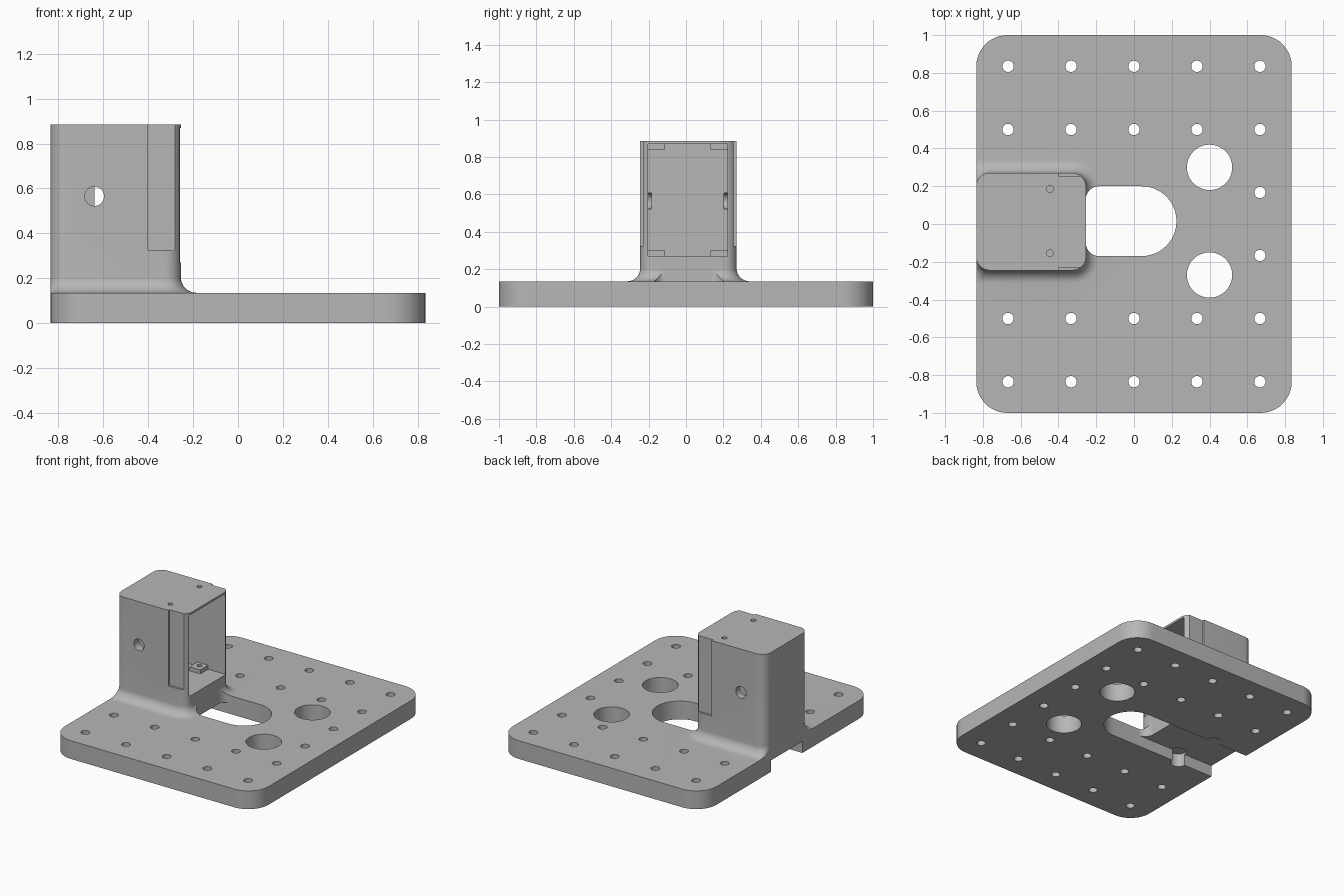
import bpy, bmesh
from math import sin, cos, pi, radians

cube = bpy.data.objects.get("Cube")
if cube:
    bpy.data.objects.remove(cube, do_unlink=True)

grey = bpy.data.materials.new("machined_grey")
grey.use_nodes = True
grey.diffuse_color = (0.47, 0.47, 0.47, 1)
grey.node_tree.nodes["Principled BSDF"].inputs["Base Color"].default_value = (0.47, 0.47, 0.47, 1)


def outline(x0, x1, y0, y1, left=0.0, right=0.0, steps=12):
    """Rectangle with separate corner radii on its left and right ends."""
    pts = []
    corners = ((x1, y1, right, -1, -1), (x0, y1, left, 1, -1),
               (x0, y0, left, 1, 1), (x1, y0, right, -1, 1))
    for k, (x, y, r, sx, sy) in enumerate(corners):
        for i in range(steps + 1 if r else 1):
            a = (k + i / steps) * pi / 2
            pts.append((x + r * (sx + cos(a)) if r else x,
                        y + r * (sy + sin(a)) if r else y))
    return pts


def loft(name, layers):
    """Solid through a stack of (outline, z) layers of equal point count."""
    bm = bmesh.new()
    rings = [[bm.verts.new((x, y, z)) for x, y in pts] for pts, z in layers]
    n = len(rings[0])
    for low, high in zip(rings, rings[1:]):
        for i in range(n):
            j = (i + 1) % n
            bm.faces.new((low[i], low[j], high[j], high[i]))
    bm.faces.new(rings[0][::-1])
    bm.faces.new(rings[-1])
    mesh = bpy.data.meshes.new(name)
    bm.to_mesh(mesh)
    bm.free()
    mesh.materials.append(grey)
    ob = bpy.data.objects.new(name, mesh)
    bpy.context.collection.objects.link(ob)
    return ob


def prism(name, z0, z1, *rect, **radii):
    pts = outline(*rect, **radii)
    return loft(name, [(pts, z0), (pts, z1)])


def cylinder(name, x, y, z0, z1, r, sides=32):
    pts = [(x + r * cos(2 * pi * i / sides), y + r * sin(2 * pi * i / sides)) for i in range(sides)]
    return loft(name, [(pts, z0), (pts, z1)])


def combine(target, tool, operation="DIFFERENCE"):
    tool.hide_render = True
    mod = target.modifiers.new(tool.name, "BOOLEAN")
    mod.operation = operation
    mod.solver = "EXACT"
    mod.object = tool
    bpy.context.view_layer.objects.active = target
    bpy.ops.object.modifier_apply(modifier=mod.name)
    bpy.data.objects.remove(tool, do_unlink=True)


LEFT, FACE, FRONT, BACK, DECK, TOP = -0.835, -0.255, -0.245, 0.27, 0.135, 0.885
FILLET = 0.07

# Base plate
body = prism("mounting_bracket", 0, DECK, LEFT, -LEFT, -1, 1, left=0.165, right=0.165)

# Post flaring into the plate on three sides
layers = []
for i in range(11):
    a = i / 10 * pi / 2
    d = FILLET * (1 - sin(a))
    pts = outline(LEFT, FACE + d, FRONT - d, BACK + d,
                  left=max(0.002, 0.07 - d), right=0.07 + d)
    layers.append((pts, DECK + FILLET * (1 - cos(a))))
layers.insert(0, (layers[0][0], 0.11))
layers.append((layers[-1][0], TOP))
combine(body, loft("post", layers), "UNION")

# Cavity open towards the plate
combine(body, prism("cavity", 0.27, 0.87, -0.64, 0, -0.203, 0.222))

# Corner tabs in the cavity, with screw holes
for y0, y1 in ((-0.213, -0.113), (0.13, 0.232)):
    for z0, z1 in ((0.26, 0.3), (0.84, 0.88)):
        combine(body, prism("tab", z0, z1, -0.49, -0.4, y0, y1), "UNION")
for y in (-0.155, 0.185):
    combine(body, cylinder("top_screw_hole", -0.445, y, 0.8, 1, 0.018, 20))
    combine(body, cylinder("low_screw_hole", -0.445, y, 0.22, 0.32, 0.018, 20))

# Shallow recesses on the outer side walls
combine(body, prism("front_recess", 0.325, 1, -0.4, -0.1, -0.4, -0.23))
combine(body, prism("back_recess", 0.325, 1, -0.4, -0.1, 0.255, 0.4))

# Cross holes in the side walls
for z0, z1 in ((-0.4, -0.185), (0.203, 0.4)):
    hole = cylinder("cross_hole", -0.64, -0.565, z0, z1, 0.043)
    for v in hole.data.vertices:
        x, y, z = v.co
        v.co = (x, z, -y)
    combine(body, hole)

# Slot through the plate, and the channel running from it under the post
combine(body, prism("slot", -0.1, 0.26, FACE, 0.225, -0.17, 0.2, left=0.07, right=0.1849))
combine(body, prism("channel", -0.1, 0.085, -1, -0.1, -0.17, 0.2))
for y in (-0.17, 0.2):
    combine(body, cylinder("channel_notch", -0.54, y, -0.1, 0.1, 0.055))

# Plate holes
spots = [(i / 3, y) for i in (-2, -1, 0, 1, 2) for y in (-0.835, -0.5, 0.5, 0.835)]
for x, y in spots + [(2 / 3, -1 / 6), (2 / 3, 1 / 6)]:
    combine(body, cylinder("bolt_hole", x, y, -0.1, 0.3, 0.03, 24))
for y in (-0.27, 0.3):
    combine(body, cylinder("large_hole", 0.4, y, -0.1, 0.3, 0.12, 48))

bpy.ops.object.select_all(action="DESELECT")
body.select_set(True)
bpy.context.view_layer.objects.active = body
bpy.ops.object.shade_smooth_by_angle(angle=radians(30))
